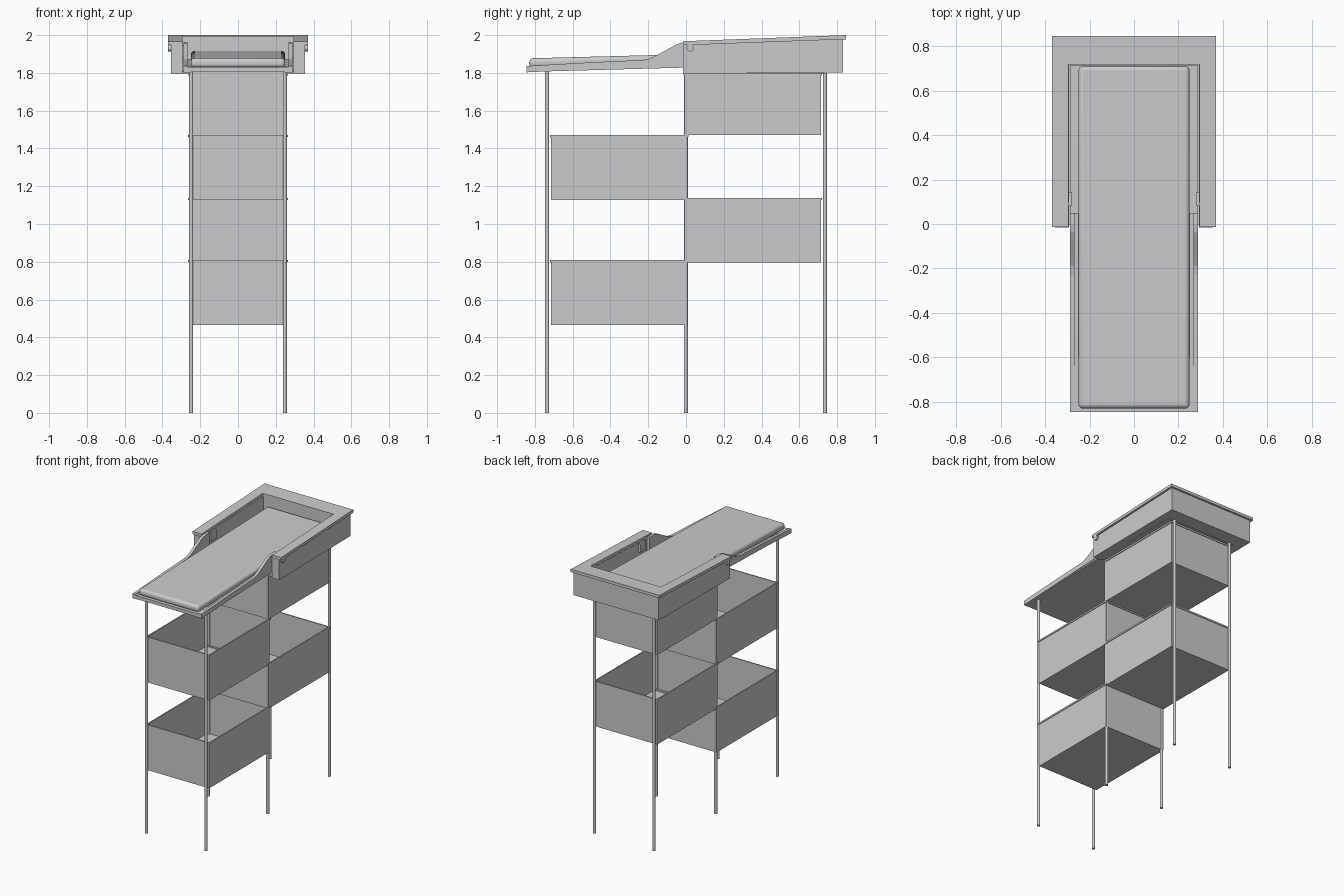
import bpy, bmesh

if "Cube" in bpy.data.objects:
    bpy.data.objects.remove(bpy.data.objects["Cube"])

def finish(name, bm, bevel=0.0, segs=4, smooth=False):
    bmesh.ops.recalc_face_normals(bm, faces=bm.faces)
    me = bpy.data.meshes.new(name)
    bm.to_mesh(me)
    bm.free()
    ob = bpy.data.objects.new(name, me)
    bpy.context.collection.objects.link(ob)
    if bevel:
        m = ob.modifiers.new("round", 'BEVEL')
        m.width, m.segments, m.limit_method = bevel, segs, 'ANGLE'
    if smooth:
        bpy.ops.object.select_all(action='DESELECT')
        ob.select_set(True)
        bpy.context.view_layer.objects.active = ob
        bpy.ops.object.shade_smooth_by_angle()
    return ob

def extrude(name, pts, axis, a, b):
    """Extrude a 2D outline: axis 'x' takes (y,z) points, axis 'z' takes (x,y) with a, b as functions of y."""
    bm = bmesh.new()
    if axis == 'x':
        vs = [bm.verts.new((a, p[0], p[1])) for p in pts]
        ws = [bm.verts.new((b, p[0], p[1])) for p in pts]
    else:
        vs = [bm.verts.new((p[0], p[1], a(p[1]))) for p in pts]
        ws = [bm.verts.new((p[0], p[1], b(p[1]))) for p in pts]
    n = len(pts)
    bm.faces.new(vs)
    bm.faces.new(ws)
    for i in range(n):
        bm.faces.new((vs[i], vs[(i + 1) % n], ws[(i + 1) % n], ws[i]))
    return finish(name, bm)

def cylinder(name, r, depth, loc, sides=16, along_x=False):
    rot = (0, 1.570796, 0) if along_x else (0, 0, 0)
    bpy.ops.mesh.primitive_cylinder_add(vertices=sides, radius=r, depth=depth, location=loc, rotation=rot)
    bpy.context.object.name = name
    bpy.ops.object.shade_smooth_by_angle()

def open_box(name, x, y0, y1, z0, z1, t):
    """Open-topped thin-walled bin."""
    bm = bmesh.new()
    def ring(i, z):
        return [bm.verts.new(c) for c in ((-x + i, y0 + i, z), (x - i, y0 + i, z), (x - i, y1 - i, z), (-x + i, y1 - i, z))]
    # outer wall, small lip, inner wall
    rings = [ring(0, z0), ring(0, z1 - .012), ring(-.005, z1 - .012), ring(-.005, z1), ring(t, z1), ring(t, z0 + t)]
    bm.faces.new(rings[0])
    bm.faces.new(rings[-1])
    for p, q in zip(rings, rings[1:]):
        for i in range(4):
            j = (i + 1) % 4
            bm.faces.new((p[i], p[j], q[j], q[i]))
    return finish(name, bm)

# legs: three pairs
for x in (-.248, .248):
    for label, y, top in (("front", -.735, 1.815), ("middle", 0, 1.80), ("back", .735, 1.80)):
        cylinder(label + "_leg", .011, top, (x, y, top / 2))

# staggered storage bins
for y0, y1, z0, z1 in ((-.715, .007, .465, .81), (-.715, .007, 1.127, 1.472),
                       (-.007, .715, .795, 1.138), (-.007, .715, 1.47, 1.797)):
    open_box("storage_bin", .26, y0, y1, z0, z1, .004)

# U-shaped surround and its sloping rim
def u_shape(xo, xi, y0, yi, yo):
    return [(-xo, y0), (-xi, y0), (-xi, yi), (xi, yi), (xi, y0), (xo, y0), (xo, yo), (-xo, yo)]

slope = lambda z0, z1, ya, yb: (lambda y: z0 + (z1 - z0) * (y - ya) / (yb - ya))
extrude("surround_body", u_shape(.355, .293, -.016, .72, .832), 'z',
        slope(1.795, 1.803, 0, .83), slope(1.948, 1.98, 0, .845))
extrude("surround_rim", u_shape(.37, .295, -.014, .718, .846), 'z',
        slope(1.947, 1.978, 0, .845), slope(1.968, 2.0, 0, .846))
extrude("surround_floor", [(-.3, -.005), (.3, -.005), (.3, .73), (-.3, .73)], 'z',
        lambda y: 1.797, lambda y: 1.81)

# tilted board beneath the pad
extrude("board", [(-.285, -.845), (.285, -.845), (.285, .715), (-.285, .715)], 'z',
        slope(1.805, 1.848, -.845, .715), slope(1.83, 1.868, -.845, .715))

# side rails that sweep up into the surround, with hinge knobs and stops
rail = [(-.845, 1.803), (-.845, 1.836), (-.5, 1.856), (-.23, 1.868), (-.19, 1.876), (-.16, 1.891),
        (-.06, 1.945), (-.035, 1.957), (0, 1.963), (.05, 1.963), (.05, 1.845), (0, 1.842)]
for s in (-1, 1):
    extrude("side_rail", rail, 'x', s * .268, s * .289)
    extrude("rail_ledge", [(-.845, 1.803), (-.845, 1.832), (.05, 1.872), (.05, 1.843)], 'x', s * .25, s * .27)
    cylinder("hinge_knob", .019, .03, (s * .355, .022, 1.932), 20, True)
    extrude("rail_stop", [(.08, 1.88), (.145, 1.88), (.145, 1.945), (.08, 1.945)], 'x', s * .28, s * .295)

# padded mat with rounded edges
bm = bmesh.new()
bmesh.ops.create_cube(bm, size=1)
for v in bm.verts:
    v.co.x *= .5
    v.co.y = -.06 + v.co.y * 1.54
    v.co.z = 1.852 + v.co.z * .05 + .026 * (v.co.y + .83)
finish("padded_mat", bm, .02, 5, True)
